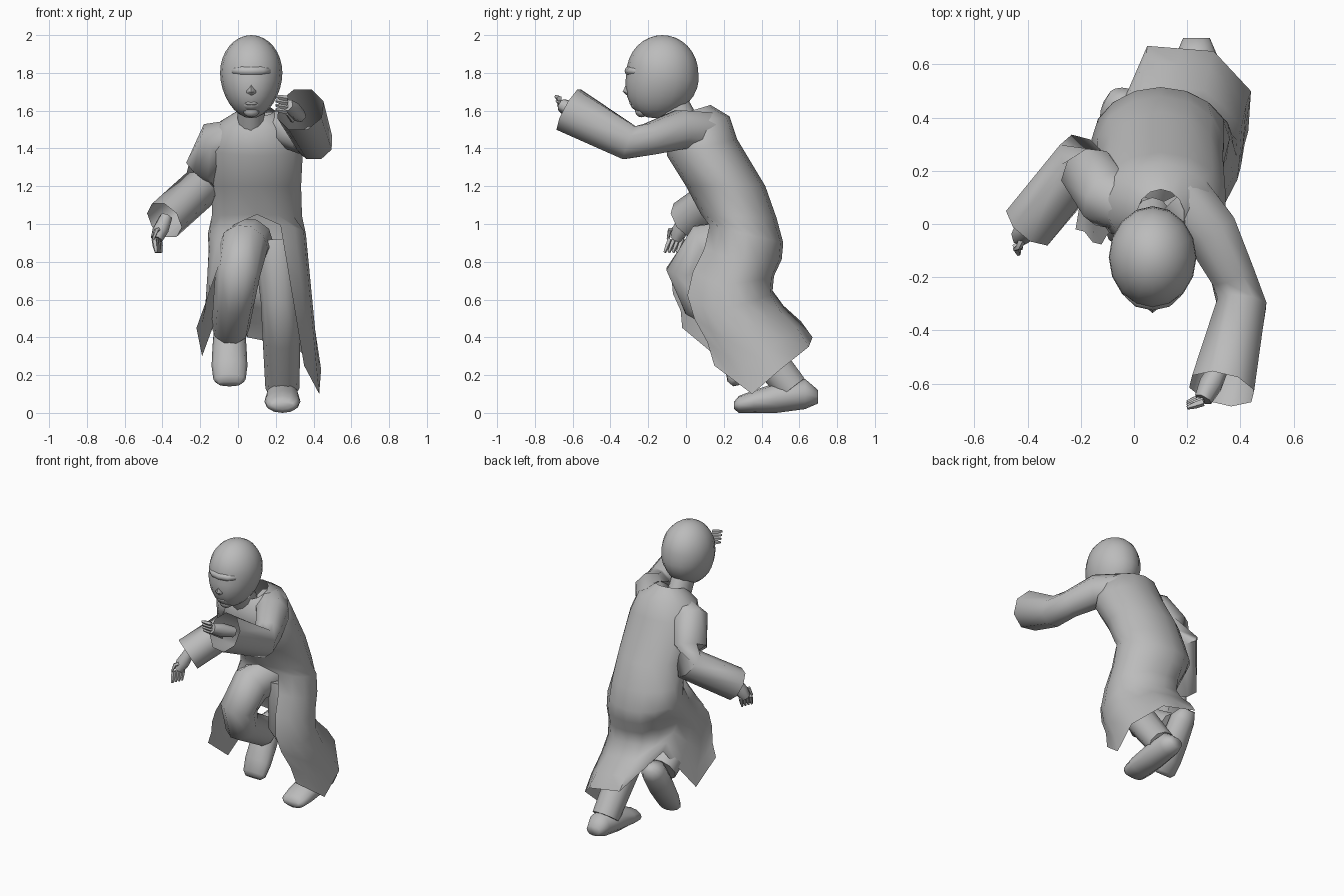
import bpy, bmesh
from math import sin, cos, pi, radians
from mathutils import Vector

if "Cube" in bpy.data.objects:
    bpy.data.objects.remove(bpy.data.objects["Cube"])

material = bpy.data.materials.new("plain grey")
material.use_nodes = True
grey = (.5, .5, .5, 1)
material.diffuse_color = grey
material.node_tree.nodes["Principled BSDF"].inputs["Base Color"].default_value = grey


def finish(name, mesh_data, sharp_angle):
    """Turn a bmesh into a smooth shaded object."""
    bmesh.ops.remove_doubles(mesh_data, verts=mesh_data.verts, dist=.0005)
    bmesh.ops.recalc_face_normals(mesh_data, faces=mesh_data.faces)
    mesh = bpy.data.meshes.new(name)
    mesh_data.to_mesh(mesh)
    mesh_data.free()
    mesh.materials.append(material)
    part = bpy.data.objects.new(name, mesh)
    bpy.context.collection.objects.link(part)
    bpy.ops.object.select_all(action='DESELECT')
    part.select_set(True)
    bpy.context.view_layer.objects.active = part
    bpy.ops.object.shade_smooth_by_angle(angle=radians(sharp_angle))
    return part


def loft(name, rows, closed=True, cap_start=True, cap_end=True, sharp_angle=60):
    """Skin equal rows of points with quads."""
    mesh_data = bmesh.new()
    grid = [[mesh_data.verts.new(point) for point in row] for row in rows]
    count = len(rows[0])
    for lower, upper in zip(grid, grid[1:]):
        for i in range(count if closed else count - 1):
            following = (i + 1) % count
            mesh_data.faces.new((lower[i], lower[following], upper[following], upper[i]))
    if cap_start:
        mesh_data.faces.new(grid[0])
    if cap_end:
        mesh_data.faces.new(grid[-1])
    return finish(name, mesh_data, sharp_angle)


def slice_ring(front, back, centre_x, half_width, count=12, gap=None):
    """Tilted ellipse through a front and a back (y, z) point, optionally open in front."""
    front, back = Vector((centre_x, *front)), Vector((centre_x, *back))
    middle, depth = (front + back) / 2, (front - back) / 2
    if gap is None:
        turns = [2 * pi * i / count for i in range(count)]
    else:
        turns = [gap + 2 * (pi - gap) * i / (count - 1) for i in range(count)]
    return [middle + Vector((half_width * sin(turn), 0, 0)) + depth * cos(turn) for turn in turns]


def tube(name, path, radii, count=8, cap_end=True, reference=(0, 0, 1)):
    """Round limb along a bent path, one radius for each point."""
    path = [Vector(point) for point in path]
    last = len(path) - 1
    rows = []
    for i, (point, radius) in enumerate(zip(path, radii)):
        tangent = (path[min(i + 1, last)] - path[max(i - 1, 0)]).normalized()
        side = tangent.cross(Vector(reference)).normalized()
        up = side.cross(tangent)
        turns = [2 * pi * (k + .5) / count for k in range(count)]
        rows.append([point + (side * cos(turn) + up * sin(turn)) * radius for turn in turns])
    return loft(name, rows, cap_end=cap_end)


def blob(name, centre, size, segments=10, jaw=0):
    """Ellipsoid; jaw slides the lower half forward and deepens it."""
    mesh_data = bmesh.new()
    bmesh.ops.create_uvsphere(mesh_data, u_segments=segments, v_segments=segments, radius=1)
    for vertex in mesh_data.verts:
        x, y, z = vertex.co
        drop = max(0, -z)
        y = y * (1 + jaw * drop) - jaw * drop * drop
        z *= 1 + jaw * drop
        vertex.co = [c + s * v for c, s, v in zip(centre, size, (x, y, z))]
    return finish(name, mesh_data, 80)


# Head and face
face_x = .07
blob("head", (face_x, -.125, 1.8), (.165, .19, .2), segments=16, jaw=.2)
loft("nose", [slice_ring((-.3, 1.78), (-.25, 1.78), face_x, .015, 6),
              slice_ring((-.335, 1.7), (-.25, 1.7), face_x, .03, 6),
              slice_ring((-.3, 1.67), (-.25, 1.67), face_x, .025, 6)])
blob("brow", (face_x, -.25, 1.81), (.11, .075, .04))
blob("mouth", (face_x, -.25, 1.64), (.06, .045, .04))
blob("lips", (face_x, -.285, 1.64), (.035, .015, .012))
blob("chin", (face_x, -.235, 1.6), (.045, .035, .035))

# Neck
loft("neck", [slice_ring((-.08, 1.45), (.1, 1.5), face_x, .075),
              slice_ring((-.17, 1.62), (0, 1.68), face_x, .07)])

# Hem of the open coat, ragged and swept back, with points added halfway
corners = [(.35, .15, .25), (.43, .35, .1), (.44, .5, .23), (.3, .65, .35),
           (.05, .67, .4), (-.08, .37, .6), (-.19, .16, .3), (-.22, -.02, .45)]
corners = [Vector(corner) for corner in corners]
hem = [corners[0]]
for before, after in zip(corners, corners[1:]):
    hem += [(before + after) / 2, after]

# Coat: closed leaning body from the collar down, then a skirt parted in front
body_x = .1
coat_rows = [slice_ring(front, back, body_x, half, len(hem), gap=0) for front, back, half in (
    ((-.07, 1.57), (.13, 1.63), .09),
    ((-.11, 1.5), (.23, 1.57), .2),
    ((-.1, 1.36), (.27, 1.45), .25),
    ((0, 1.2), (.42, 1.2), .24),
    ((.08, 1.05), (.48, 1.03), .245))]
waist = slice_ring((.1, 1), (.515, .9), body_x, .26, len(hem), gap=.5)
steps = 6
for step in range(steps + 1):
    share = step / steps
    push = Vector((0, -.13 * sin(pi * share) ** 2, 0))
    coat_rows.append([start.lerp(end, share) + push for start, end in zip(waist, hem)])
loft("coat", coat_rows, closed=False, cap_start=False, cap_end=False)

# Wide sleeves, open at the cuffs
tube("left_sleeve", [(.18, .1, 1.48), (.29, -.03, 1.5), (.37, -.19, 1.45), (.405, -.3, 1.43),
                     (.33, -.62, 1.605)], (.12, .11, .09, .1, .13), cap_end=False)
tube("right_sleeve", [(0, .06, 1.46), (-.1, .1, 1.44), (-.17, .19, 1.3), (-.19, .24, 1.2),
                      (-.39, 0, 1.02)], (.1, .12, .11, .11, .11), cap_end=False)


def hand(label, wrist, knuckles, tips, across):
    """Palm, four fingers and a thumb."""
    wrist, knuckles, tips, across = (Vector(v) for v in (wrist, knuckles, tips, across))
    across.normalize()
    palm = wrist.lerp(knuckles, .6)
    flat = across.cross(knuckles - wrist)
    tube(label + "_palm", (wrist, palm, knuckles), (.035, .045, .035), 6, reference=flat)
    for i in range(4):
        spread = across * (i - 1.5) * .024
        root, tip = knuckles + spread, tips + spread
        tube(f"{label}_finger_{i + 1}", (root, root.lerp(tip, .5), tip), (.015, .014, .008), 5)
    tube(label + "_thumb", (palm - across * .03, palm - across * .06, knuckles - across * .05),
         (.015, .013, .007), 5)


hand("left", (.33, -.52, 1.57), (.26, -.66, 1.63), (.2, -.68, 1.64), (0, -.3, 1))
hand("right", (-.38, 0, 1.04), (-.43, -.05, .92), (-.42, -.08, .85), (.4, 1, 0))

# Trousers: right knee raised in front, left leg trailing
sideways = (1, 0, 0)
tube("right_trouser", [(.06, .3, .9), (.03, .1, .88), (0, .01, .75), (-.02, .07, .6),
                       (-.04, .33, .45)], (.13, .13, .12, .11, .1), 10, reference=sideways)
tube("left_trouser", [(.2, .25, .9), (.22, .2, .6), (.23, .35, .4), (.235, .56, .13)],
     (.12, .1, .1, .09), 10, reference=sideways)


def shoe(label, location, pitch):
    """Flat-soled shoe, heel at the back; pitch lifts the heel."""
    rows = [slice_ring((y, low), (y, height), 0, half) for y, low, height, half in (
        (.22, .05, .12, .05), (.15, .02, .18, .08), (0, 0, .16, .09),
        (-.12, 0, .12, .095), (-.2, 0, .09, .085), (-.225, .02, .06, .06))]
    part = loft(label + "_shoe", rows, sharp_angle=80)
    part.location = location
    part.rotation_euler.x = radians(pitch)


shoe("left", (.235, .48, 0), 0)
shoe("right", (-.045, .41, .3), 50)
